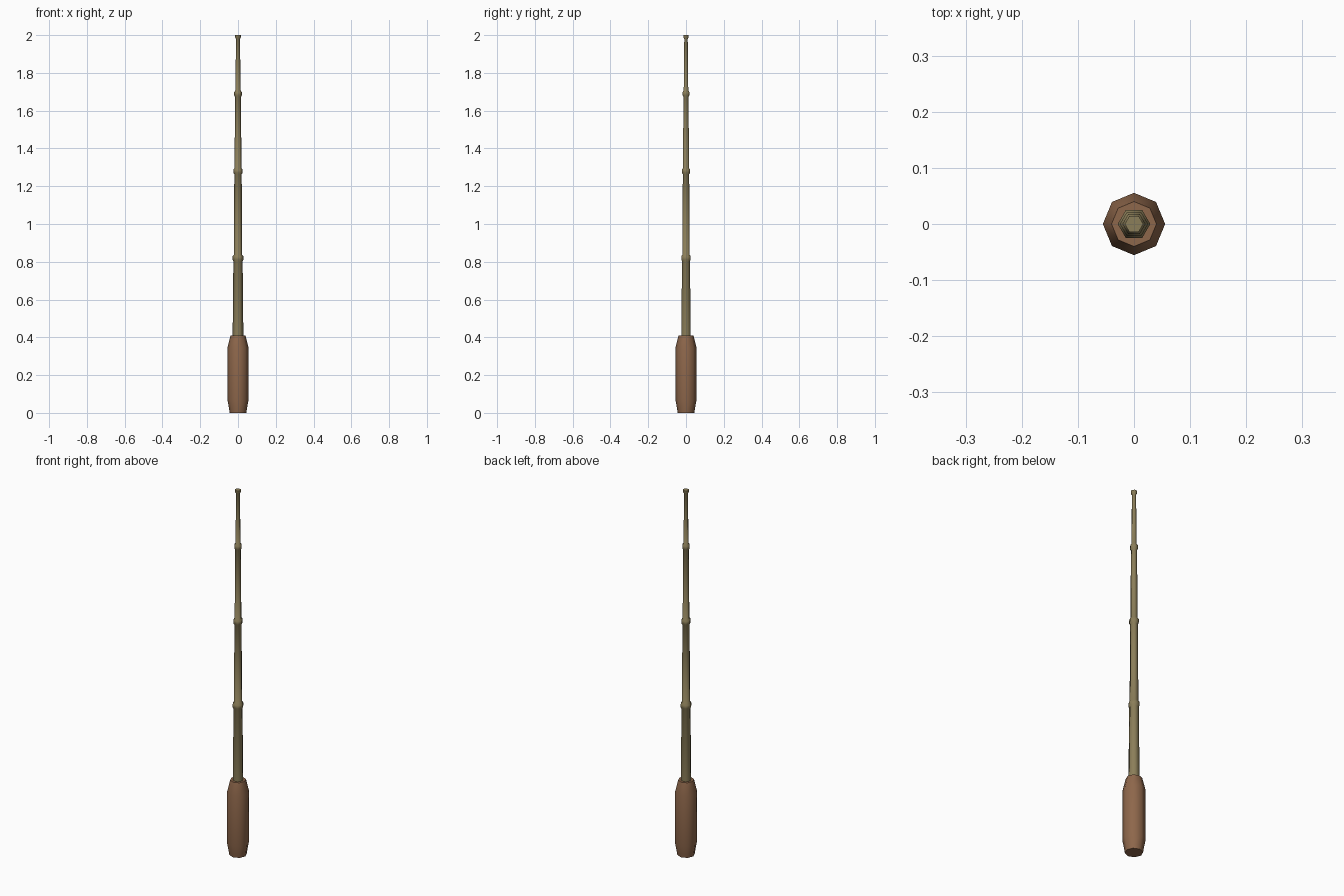
import bpy, bmesh
from math import cos, sin, pi

if "Cube" in bpy.data.objects:
    bpy.data.objects.remove(bpy.data.objects["Cube"])


def material(name, color):
    m = bpy.data.materials.new(name)
    m.diffuse_color = (*color, 1)
    m.use_nodes = True
    m.node_tree.nodes["Principled BSDF"].inputs["Base Color"].default_value = m.diffuse_color
    return m


def lathe(name, profile, sides, mat, angle):
    """Revolve (radius, z) points around z with capped ends."""
    bm = bmesh.new()
    rings = [[bm.verts.new((r * cos(2 * pi * i / sides), r * sin(2 * pi * i / sides), z))
              for i in range(sides)] for r, z in profile]
    for a, b in zip(rings, rings[1:]):
        for i in range(sides):
            j = (i + 1) % sides
            bm.faces.new((a[i], a[j], b[j], b[i]))
    bm.faces.new(rings[0][::-1])
    bm.faces.new(rings[-1])
    me = bpy.data.meshes.new(name)
    bm.to_mesh(me)
    bm.free()
    me.materials.append(mat)
    ob = bpy.data.objects.new(name, me)
    bpy.context.collection.objects.link(ob)
    bpy.ops.object.select_all(action='DESELECT')
    ob.select_set(True)
    bpy.context.view_layer.objects.active = ob
    bpy.ops.object.shade_smooth_by_angle(angle=angle)
    return ob


leather = material("grip_brown", (0.27, 0.135, 0.07))
bamboo = material("bamboo", (0.26, 0.21, 0.10))

# Octagonal grip with tapered ends
lathe("grip", [(0.044, 0), (0.047, 0.02), (0.0555, 0.068), (0.0555, 0.345), (0.040, 0.41)],
      8, leather, 1.05)

# Hexagonal pole: tapering sections with a raised node above each one
profile = [(0.029, 0.36)]
nodes = [(0.0245, 0.82, 0.029, 0.0225), (0.0195, 1.28, 0.025, 0.0185), (0.0155, 1.69, 0.0205, 0.014)]
for below, z, bulge, above in nodes:
    profile += [(below, z - 0.017), (bulge, z - 0.008), (bulge, z + 0.008), (above, z + 0.017)]
profile += [(0.0105, 1.98), (0.0165, 1.991), (0.0165, 2.0)]
lathe("pole", profile, 6, bamboo, 1.1)
